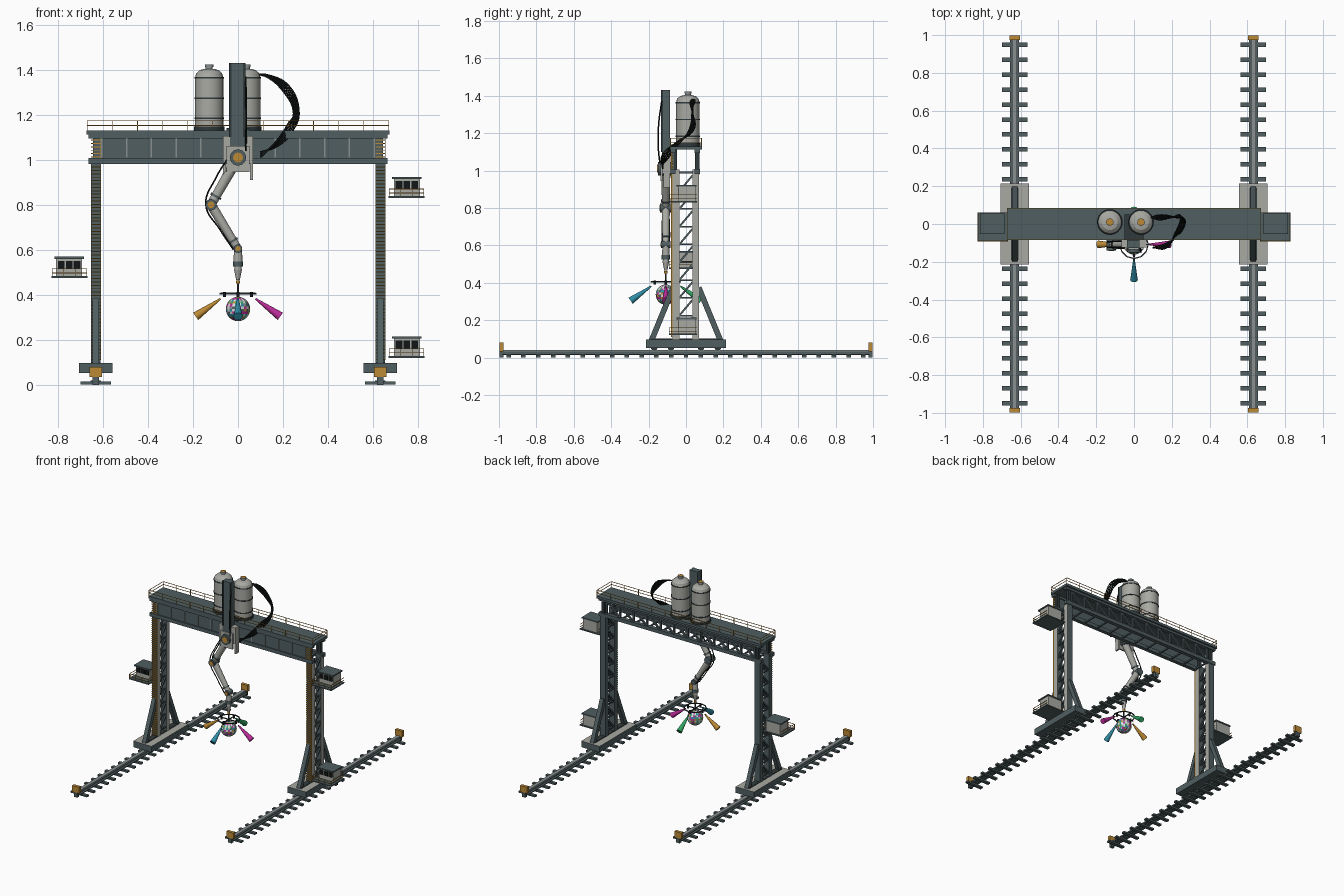
import bpy, bmesh, math
from mathutils import Vector, Matrix

cube = bpy.data.objects.get("Cube")
if cube:
    bpy.data.objects.remove(cube, do_unlink=True)

COLOURS = {
    "slate": (.08, .112, .12), "light_grey": (.40, .40, .37), "dark_steel": (.03, .042, .045),
    "black_rubber": (.006, .008, .008), "amber": (.50, .25, .035), "rail_steel": (.25, .28, .28),
    "teal": (.03, .27, .38), "magenta": (.50, .025, .32), "green": (.03, .38, .12), "white": (.7, .72, .72),
}
NAMES = list(COLOURS)
MATS = []
for name, rgb in COLOURS.items():
    m = bpy.data.materials.new(name)
    m.use_nodes = True
    m.diffuse_color = (*rgb, 1)
    bsdf = m.node_tree.nodes["Principled BSDF"]
    bsdf.inputs["Base Color"].default_value = (*rgb, 1)
    bsdf.inputs["Roughness"].default_value = .6
    MATS.append(m)


class Part:
    """Collects primitives into one named mesh object."""

    def __init__(self, name):
        self.name, self.bm = name, bmesh.new()

    def paint(self, verts, colour):
        faces = {f for v in verts for f in v.link_faces}
        for f in faces:
            f.material_index = NAMES.index(colour)
        return faces

    def box(self, x, y, z, colour):
        """Box from three (low, high) ranges."""
        mid = [(a + b) / 2 for a, b in (x, y, z)]
        size = [b - a for a, b in (x, y, z)]
        mat = Matrix.Translation(mid) @ Matrix.Diagonal((*size, 1))
        return self.paint(bmesh.ops.create_cube(self.bm, size=1, matrix=mat)["verts"], colour)

    def rod(self, a, b, r, colour, r2=None, sides=12):
        """Round or tapered rod from a to b; four sides give a square bar."""
        a, b = Vector(a), Vector(b)
        turn = (b - a).to_track_quat('Z', 'Y').to_matrix().to_4x4()
        mat = Matrix.Translation((a + b) / 2) @ turn @ Matrix.Rotation(math.pi / 4, 4, 'Z')
        res = bmesh.ops.create_cone(self.bm, cap_ends=True, segments=sides, radius1=r,
                                    radius2=r if r2 is None else r2, depth=(b - a).length, matrix=mat)
        return self.paint(res["verts"], colour)

    def bar(self, a, b, width, colour):
        return self.rod(a, b, width * .707, colour, sides=4)

    def lathe(self, x, y, profile, colour, sides=24):
        for (r, z), (s, t) in zip(profile, profile[1:]):
            self.rod((x, y, z), (x, y, t), r, colour, s, sides)

    def done(self, smooth=False):
        me = bpy.data.meshes.new(self.name)
        self.bm.to_mesh(me)
        self.bm.free()
        for m in MATS:
            me.materials.append(m)
        ob = bpy.data.objects.new(self.name, me)
        bpy.context.collection.objects.link(ob)
        if smooth:
            bpy.ops.object.select_all(action='DESELECT')
            ob.select_set(True)
            bpy.context.view_layer.objects.active = ob
            bpy.ops.object.shade_smooth_by_angle(angle=math.radians(35))


def hose(name, points, radius):
    cu = bpy.data.curves.new(name, 'CURVE')
    cu.dimensions, cu.bevel_depth, cu.bevel_resolution, cu.resolution_u = '3D', radius, 2, 8
    sp = cu.splines.new('BEZIER')
    sp.bezier_points.add(len(points) - 1)
    for bp, p in zip(sp.bezier_points, points):
        bp.co = p
        bp.handle_left_type = bp.handle_right_type = 'AUTO'
    cu.materials.append(MATS[NAMES.index("black_rubber")])
    bpy.context.collection.objects.link(bpy.data.objects.new(name, cu))


LEG_X = .632
for side, tag in ((-1, "right"), (1, "left")):
    X = side * LEG_X

    def span(w, c=X):
        return (c - w, c + w)

    # Track: sleepers, rail and end stops
    p = Part(tag + "_track")
    for i in range(25):
        p.box(span(.067), span(.012, (i - 12) * .079), (.002, .014), "slate")
    p.box(span(.024), (-.98, .98), (.014, .02), "slate")
    p.box(span(.008), (-.98, .98), (.02, .032), "slate")
    p.box(span(.013), (-.98, .98), (.032, .04), "rail_steel")
    for e in (-1, 1):
        p.box(span(.028), span(.011, e * .986), (.034, .08), "amber")
        p.box(span(.014), span(.011, e * .986), (0, .034), "slate")
    p.done()

    # Wheel carriage with light upper deck and dark channel
    p = Part(tag + "_bogie")
    for f in p.box(span(.075), (-.215, .215), (.052, .097), "slate"):
        if f.calc_center_median().z > .09:
            f.material_index = NAMES.index("light_grey")
    p.box(span(.02), (-.19, .19), (.097, .102), "dark_steel")
    for y in (-.17, -.08, .08, .17):
        p.rod((X - .02, y, .055), (X + .02, y, .055), .018, "dark_steel", sides=16)
    p.done()

    # Leg: twin columns, lattice and raking braces
    p = Part(tag + "_leg")
    for y in (-.053, .052):
        for f in p.box(span(.022), span(.018, y), (.097, 1.005), "slate"):
            f.normal_update()
            if f.normal.x > .5:
                f.material_index = NAMES.index("light_grey")
    for i in range(9):
        z = .13 + i * .095
        for x in (X - .014, X + .014):
            p.bar((x, -.036, z), (x, .036, z + .085), .01, "slate")
            p.bar((x, -.036, z), (x, .036, z), .008, "slate")
    for e in (-1, 1):
        p.bar((X, e * .185, .09), (X, e * .068, .375), .03, "slate")
        p.bar((X, e * .06, .98), (X, e * .06, 1.12), .022, "dark_steel")
    p.done()

    # Ladder of thin treads up the front column
    p = Part(tag + "_ladder")
    p.box(span(.0015, X + .0225), (-.079, -.071), (.11, 1.1), "amber")
    for i in range(66):
        z = .11 + i * .015
        p.box(span(.021), (-.08, -.07), (z, z + .004), "amber")
    p.done()

# Girder: front web plate, chords, rear truss and deck
p = Part("girder")
p.box((-.645, .645), (-.075, -.065), (1.0, 1.105), "slate")
for y in (-.07, .06):
    p.box((-.665, .665), (y - .014, y + .014), (.982, 1.008), "slate")
    p.box((-.665, .665), (y - .014, y + .014), (1.095, 1.115), "slate")
for i in range(12):
    x = -.605 + i * .11
    p.box((x - .003, x + .003), (-.079, -.075), (1.01, 1.095), "rail_steel")
    p.bar((x, .06, 1.0), (x, .06, 1.1), .012, "slate")
    p.bar((x, -.07, .99), (x, .06, .99), .01, "slate")
    if i < 11:
        p.bar((x, .06, 1.0), (x + .11, .06, 1.1), .012, "slate")
p.box((-.672, .672), (-.085, .085), (1.112, 1.13), "slate")
p.done()

p = Part("deck_railing")
for y in (-.083, .083):
    for z in (1.152, 1.173):
        p.bar((-.67, y, z), (.67, y, z), .003, "amber")
    for i in range(13):
        x = -.67 + i * .1117
        p.bar((x, y, 1.13), (x, y, 1.173), .003, "amber")
for x in (-.67, .67):
    for z in (1.152, 1.173):
        p.bar((x, -.083, z), (x, .083, z), .003, "amber")
p.done()

# Control cabins on balconies
for tag, s, z in (("upper_left", 1, .83), ("lower_left", 1, .12), ("middle_right", -1, .475)):
    p = Part(tag + "_cabin")

    def out(a, b):
        return tuple(sorted((s * a, s * b)))
    p.box(out(.668, .828), (-.092, .06), (z, z + .008), "slate")
    p.box(out(.692, .808), (-.04, .052), (z + .008, z + .085), "light_grey")
    p.box(out(.685, .815), (-.052, .057), (z + .085, z + .094), "slate")
    for i in range(3):
        x = .7 + i * .035
        p.box(out(x, x + .03), (-.044, -.04), (z + .042, z + .076), "black_rubber")
    for h in (.022, .04):
        p.bar((s * .672, -.09, z + h), (s * .825, -.09, z + h), .003, "amber")
        for x in (.672, .825):
            p.bar((s * x, -.09, z + h), (s * x, .058, z + h), .003, "amber")
    for x in (.672, .723, .774, .825):
        p.bar((s * x, -.09, z), (s * x, -.09, z + .04), .003, "amber")
    p.done()

# Storage tanks
for tag, x in (("right", -.128), ("left", .037)):
    p = Part(tag + "_tank")
    p.lathe(x, .01, [(.068, 1.13), (.068, 1.148)], "dark_steel")
    p.lathe(x, .01, [(.063, 1.148), (.063, 1.365), (.057, 1.385), (.042, 1.398), (.02, 1.404)], "light_grey")
    for z in (1.18, 1.27, 1.36):
        p.lathe(x, .01, [(.0655, z), (.0655, z + .007)], "dark_steel")
    p.lathe(x, .01, [(.016, 1.4), (.016, 1.412), (.02, 1.412), (.02, 1.423)], "rail_steel", 12)
    p.lathe(x, .01, [(.018, 1.423), (.018, 1.424)], "amber", 12)
    p.done(True)

# Lifting mast and trolley
p = Part("mast")
p.box((-.036, .03), (-.128, -.085), (1.0, 1.43), "slate")
for x in (-.034, .028):
    p.box((x - .005, x + .005), (-.133, -.124), (1.1, 1.43), "dark_steel")
p.done()
p = Part("trolley")
p.box((-.066, .066), (-.125, -.082), (.985, 1.105), "light_grey")
p.box((-.05, .05), (-.135, -.125), (.945, 1.06), "light_grey")
for x in (-.06, .06):
    p.box((x - .006, x + .006), (-.12, -.085), (.91, .985), "light_grey")
p.box((-.05, .05), (-.085, .05), (1.13, 1.14), "dark_steel")
p.done()

# Jointed arm
Y = -.108
shoulder, elbow, wrist = (Vector((0, Y, 1.01)), Vector((-.12, Y, .8)), Vector((0, Y, .605)))
p = Part("arm")
for a, b, w in ((shoulder, elbow, .025), (elbow, wrist, .022)):
    p.rod(a, b, w, "light_grey", w * .8, 16)
    p.rod(a.lerp(b, .8), a.lerp(b, .84), w * 1.05, "slate", sides=16)
for c, r in ((shoulder, .036), (elbow, .025), (wrist, .019)):
    d = Vector((0, r + .006, 0))
    p.rod(c - d, c + d, r, "slate", sides=20)
    p.rod(c - d * 1.1, c - d, r * .6, "amber", sides=20)
p.lathe(0, Y, [(.018, .6), (.02, .548)], "light_grey", 16)
p.lathe(0, Y, [(.022, .548), (.022, .525)], "slate", 16)
p.lathe(0, Y, [(.016, .525), (.017, .51), (.008, .465)], "light_grey", 16)
p.lathe(0, Y, [(.01, .463), (.01, .45)], "amber", 12)
p.lathe(0, Y, [(.005, .45), (.005, .38)], "dark_steel", 8)
p.done(True)


# Spray head: ring frame, four cones, tiled ball
def around(angle, r, z):
    return Vector((r * math.cos(angle), Y + r * math.sin(angle), z))


p = Part("spray_head_frame")
for i in range(12):
    a, b = i * math.pi / 6, (i + 1) * math.pi / 6
    p.bar(around(a, .075, .408), around(b, .075, .408), .006, "dark_steel")
    if i % 3 == 0:
        p.bar((0, Y, .405), around(a, .082, .405), .006, "dark_steel")
        p.rod(around(a, .06, .39), around(a, .06, .413), .007, "black_rubber")
p.done()
for i, col in enumerate(("magenta", "green", "amber", "teal")):
    p = Part(col + "_spray_cone")
    a = i * math.pi / 2
    p.rod(around(a, .078, .382), around(a, .188, .304), .004, col, .02, 16)
    p.done(True)
p = Part("tiled_ball")
bmesh.ops.create_uvsphere(p.bm, u_segments=24, v_segments=14, radius=.054,
                          matrix=Matrix.Translation((0, Y, .337)))
tiles = ["white", "teal", "magenta", "white", "amber", "rail_steel", "teal", "white", "magenta", "green", "slate"]
for i, f in enumerate(p.bm.faces):
    f.material_index = NAMES.index(tiles[(i * 7 + i // 5) % len(tiles)])
p.done()

# Hose bundle looping from tanks to trolley, and arm hoses
for i in range(5):
    k = (i - 2) * .006
    hose("supply_hose_%d" % (i + 1), [
        (.09, .035, 1.38), (.13, .035 + k, 1.372 + k * .4), (.21 + k, .035, 1.32 + k), (.258 + k, .03 - k, 1.22),
        (.23 + k, -.05, 1.14 - k), (.17, -.115 + k, 1.07 - k), (.1, -.125, 1.022 + k)], .004)
for e in (-1, 1):
    hose("arm_hose_%d" % (e + 2), [
        (-.05, Y + e * .015, 1.0), (-.098, Y + e * .015, .92), (-.143, Y + e * .015, .8),
        (-.08, Y + e * .02, .69), (-.02, Y + e * .02, .6)], .0035)
hose("mast_hose", [(.034, -.13, 1.37), (.036, -.146, 1.25), (.036, -.148, 1.12), (.034, -.14, 1.04)], .004)
